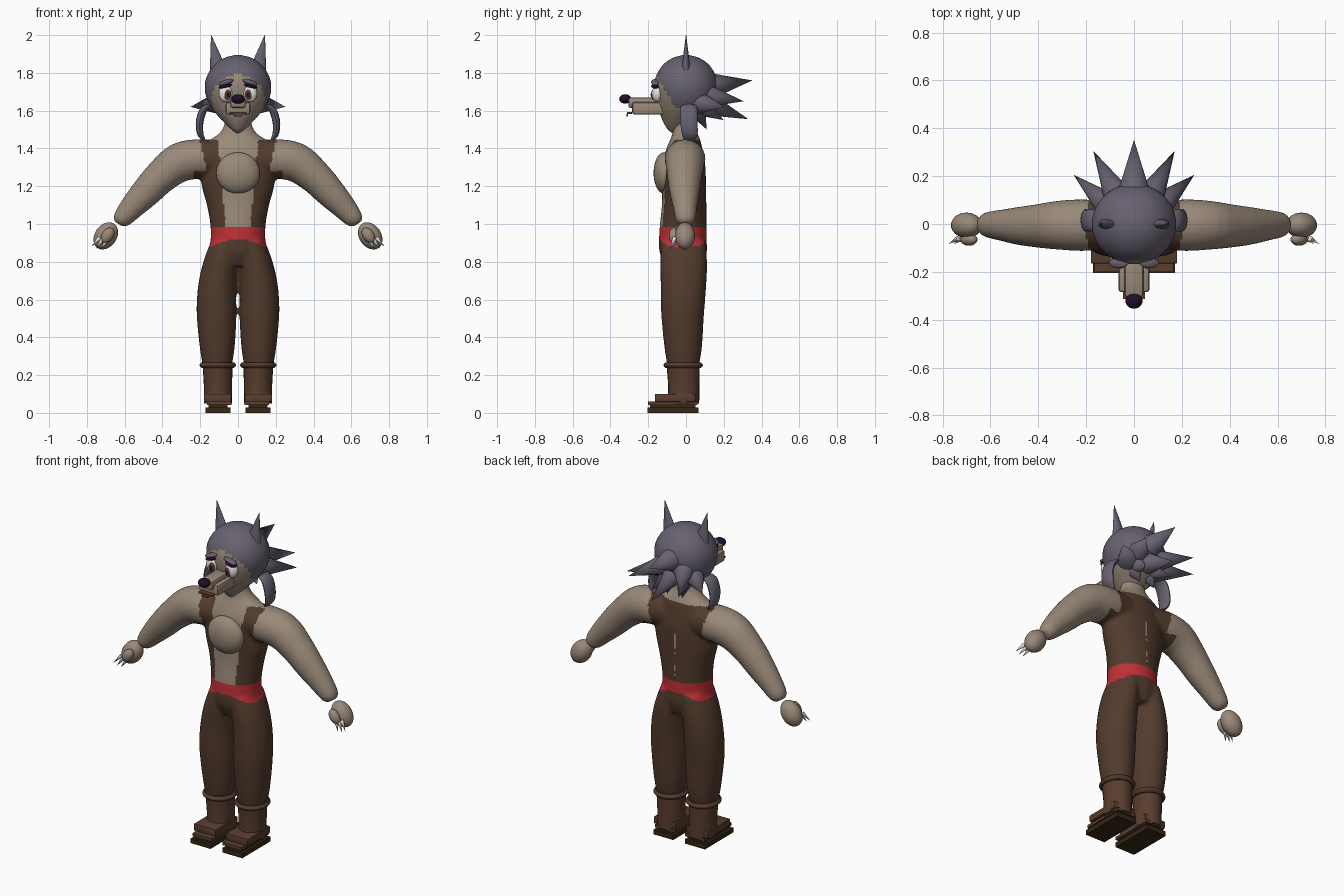
import bpy, bmesh, math
from mathutils import Vector, Matrix

if "Cube" in bpy.data.objects:
    bpy.data.objects.remove(bpy.data.objects["Cube"])


def material(name, rgb):
    m = bpy.data.materials.new(name)
    m.diffuse_color = (*rgb, 1)
    m.use_nodes = True
    m.node_tree.nodes["Principled BSDF"].inputs["Base Color"].default_value = m.diffuse_color
    return m


FUR = material("taupe fur", (0.32, 0.25, 0.19))
HAIR = material("slate hair", (0.135, 0.12, 0.16))
BROWN = material("brown cloth", (0.085, 0.044, 0.026))
BOOT = material("boot leather", (0.10, 0.047, 0.028))
RED = material("red sash", (0.52, 0.03, 0.035))
SOLE = material("dark sole", (0.035, 0.021, 0.007))
NOSE = material("nose purple", (0.016, 0.004, 0.024))
WHITE = material("white", (0.85, 0.85, 0.85))
IRIS = material("reddish brown iris", (0.13, 0.05, 0.035))


def finish(name, bm, mats, mirror=False, rule=None, angle=40):
    """Turn a bmesh into an object, with optional mirroring and colour rule."""
    if mirror:
        geom = bm.verts[:] + bm.edges[:] + bm.faces[:]
        copy = bmesh.ops.duplicate(bm, geom=geom)["geom"]
        for v in copy:
            if isinstance(v, bmesh.types.BMVert):
                v.co.x = -v.co.x
    bmesh.ops.recalc_face_normals(bm, faces=bm.faces[:])
    for f in bm.faces:
        f.smooth = True
        if rule:
            f.material_index = rule(f.calc_center_median())
    me = bpy.data.meshes.new(name)
    bm.to_mesh(me)
    bm.free()
    me.set_sharp_from_angle(angle=math.radians(angle))
    for m in mats:
        me.materials.append(m)
    ob = bpy.data.objects.new(name, me)
    bpy.context.collection.objects.link(ob)
    return ob


def tube(bm, pts, n=24, steps=4, flip=1):
    """Smooth loft through (x, y, z, half width, half depth) stations."""
    pts = [Vector(p) for p in pts]
    rows = []
    for i in range(len(pts) - 1):
        a, b = pts[i], pts[i + 1]
        ta = (b - pts[i - 1]) / 2 if i else b - a
        tb = (pts[i + 2] - a) / 2 if i + 2 < len(pts) else b - a
        for k in range(steps + (i == len(pts) - 2)):
            t = k / steps
            rows.append(a * (2*t**3 - 3*t*t + 1) + ta * (t**3 - 2*t*t + t)
                        + b * (3*t*t - 2*t**3) + tb * (t**3 - t*t))
    rings = []
    for i, r in enumerate(rows):
        d = rows[min(i + 1, len(rows) - 1)] - rows[max(i - 1, 0)]
        side = Vector((d[2], 0, -d[0])).normalized()
        ring = []
        for j in range(n):
            q = math.tau * j / n
            co = Vector(r[:3]) + side * r[3] * math.cos(q) + Vector((0, r[4] * math.sin(q), 0))
            ring.append(bm.verts.new((co.x * flip, co.y, co.z)))
        rings.append(ring)
    for a, b in zip(rings, rings[1:]):
        for j in range(n):
            bm.faces.new((a[j], a[(j + 1) % n], b[(j + 1) % n], b[j]))
    bm.faces.new(rings[0])
    bm.faces.new(rings[-1][::-1])
    return bm


def ball(bm, c, r, rot=0, n=24):
    """Ellipsoid, turned about y."""
    mat = Matrix.Translation(c) @ Matrix.Rotation(rot, 4, 'Y') @ Matrix.Diagonal((*r, 1))
    bmesh.ops.create_uvsphere(bm, u_segments=n, v_segments=n // 2, radius=1, matrix=mat)
    return bm


def spike(bm, base, tip, r, n=16):
    base, tip = Vector(base), Vector(tip)
    d = tip - base
    mat = Matrix.Translation((base + tip) / 2) @ d.to_track_quat('Z', 'Y').to_matrix().to_4x4()
    bmesh.ops.create_cone(bm, cap_ends=True, segments=n, radius1=r, radius2=0, depth=d.length, matrix=mat)
    return bm


def box(bm, lo, hi, bevel=0.0):
    lo, hi = Vector(lo), Vector(hi)
    mat = Matrix.Translation((lo + hi) / 2) @ Matrix.Diagonal((*(hi - lo), 1))
    vs = bmesh.ops.create_cube(bm, size=1, matrix=mat)["verts"]
    if bevel:
        es = list({e for v in vs for e in v.link_edges})
        bmesh.ops.bevel(bm, geom=es, offset=bevel, segments=2, profile=0.5, affect='EDGES')
    return bm


# Body: torso, arms and legs merged into one skin
bm = bmesh.new()
tube(bm, [(0, -.01, .78, .12, .10), (0, -.015, .85, .152, .125), (0, -.017, .92, .145, .126),
          (0, -.015, 1.0, .147, .123), (0, -.01, 1.1, .165, .118), (0, -.01, 1.2, .192, .116),
          (0, -.01, 1.3, .2, .113), (0, -.01, 1.38, .19, .1), (0, -.005, 1.44, .155, .082),
          (0, -.005, 1.475, .105, .068), (0, -.01, 1.52, .075, .056), (0, -.01, 1.6, .065, .05)], n=32)
for s in (1, -1):
    tube(bm, [(.08, -.005, 1.345, .09, .095), (.2, -.005, 1.345, .104, .108), (.31, -.005, 1.325, .104, .103),
              (.41, -.008, 1.248, .09, .09), (.485, -.008, 1.17, .081, .079), (.56, -.005, 1.09, .066, .064),
              (.615, -.003, 1.025, .05, .052), (.632, -.003, 1.0, .03, .03)], flip=s)
    tube(bm, [(.11, -.015, .25, .078, .085), (.11, -.015, .35, .093, .1), (.113, -.018, .5, .105, .112),
              (.113, -.016, .6, .105, .118), (.106, -.013, .7, .1, .122), (.09, -.013, .8, .09, .124),
              (.07, -.013, .9, .072, .118)], flip=s)
raw = finish("body_base", bm, [])
mod = raw.modifiers.new("skin", 'REMESH')
mod.mode, mod.voxel_size = 'VOXEL', 0.011
mod = raw.modifiers.new("soften", 'SMOOTH')
mod.iterations, mod.factor = 5, 0.5
skin = bpy.data.meshes.new_from_object(raw.evaluated_get(bpy.context.evaluated_depsgraph_get()))
bpy.data.objects.remove(raw)
bm = bmesh.new()
bm.from_mesh(skin)


def clothes(p):
    """0 fur, 1 brown trousers and vest, 2 red sash."""
    x = abs(p.x)
    if p.z < .92 - .04 * min(1, x / .14) ** 2:
        return 1
    if p.z < .98:
        return 2
    outer = .235 if p.z < 1.28 else .165 + (p.z - 1.28) * .22
    inner = .065 + (p.z - .98) * .09 if p.y < 0 else 0
    return int(p.z < 1.445 and inner < x < outer)


finish("body", bm, [FUR, BROWN, RED], rule=clothes, angle=60)

# Chest tuft
finish("chest_patch", ball(bmesh.new(), (0, -.115, 1.27), (.116, .057, .11)), [FUR])

# Hands, thumbs and claws
bm = ball(bmesh.new(), (.7, -.005, .937), (.058, .053, .078), math.radians(-35))
ball(bm, (.69, -.065, .94), (.03, .026, .045), math.radians(-35))
finish("hands", bm, [FUR], mirror=True)
bm = bmesh.new()
for bx, bz, tx, tz in ((.735, .925, .775, .88), (.718, .918, .752, .868), (.70, .91, .724, .866)):
    spike(bm, (bx, -.06, bz), (tx, -.083, tz), .012, 10)
finish("claws", bm, [WHITE], mirror=True)

# Boots: cuff, shaft, stacked foot and sole
bm = tube(bmesh.new(), [(.106, -.012, .05, .074, .082), (.106, -.012, .15, .075, .083), (.108, -.015, .25, .079, .088)])
box(bm, (.035, -.165, .058), (.18, .05, .1), .004)
box(bm, (.035, -.2, .042), (.165, .06, .06))
finish("boots", bm, [BOOT], mirror=True)
bm = tube(bmesh.new(), [(.107, -.015, .238, .086, .094), (.107, -.015, .252, .097, .105), (.107, -.015, .268, .086, .094)])
finish("trouser_cuffs", bm, [BROWN], mirror=True)
bm = box(bmesh.new(), (.04, -.205, 0), (.172, .065, .028))
box(bm, (.055, -.19, .028), (.155, .05, .044))
finish("soles", bm, [SOLE], mirror=True)

# Head with hairline
bm = tube(bmesh.new(), [(0, -.06, 1.482, .012, .015), (0, -.05, 1.505, .04, .05), (0, -.03, 1.55, .085, .095),
                        (0, -.008, 1.6, .13, .135), (0, 0, 1.66, .164, .158), (0, 0, 1.72, .176, .168),
                        (0, 0, 1.78, .166, .16), (0, 0, 1.84, .127, .124), (0, 0, 1.878, .075, .073),
                        (0, 0, 1.894, .02, .02)], n=48)
finish("head", bm, [FUR, HAIR], rule=lambda p: int(p.z > 1.62 + max(0, -p.y - .06) * 1.75), angle=60)

# Ears
finish("ears", tube(bmesh.new(), [(.106, 0, 1.82, .044, .024), (.142, 0, 2.0, .001, .001)]), [HAIR], mirror=True)

# Swept-back hair spikes
bm = spike(bmesh.new(), (0, .12, 1.73), (0, .352, 1.76), .072)
spike(bm, (0, .1, 1.64), (0, .33, 1.555), .065)
finish("hair_spikes_centre", bm, [HAIR])
bm = bmesh.new()
for base, tip, r in (((.06, .1, 1.68), (.17, .305, 1.65), .065), ((.1, .07, 1.64), (.252, .205, 1.62), .06),
                     ((.05, .08, 1.62), (.09, .2, 1.55), .05), ((.05, .06, 1.6), (.05, .11, 1.5), .045)):
    spike(bm, base, tip, r)
finish("hair_spikes_side", bm, [HAIR], mirror=True)

# Hanging side locks
finish("side_locks", tube(bmesh.new(), [(.155, .015, 1.625, .012, .042), (.185, .015, 1.6, .02, .046),
                                        (.203, .015, 1.54, .02, .046), (.2, .02, 1.48, .017, .042),
                                        (.18, .02, 1.445, .008, .03)], n=16), [HAIR], mirror=True)

# Muzzle, mouth and nose
bm = box(bmesh.new(), (-.065, -.285, 1.58), (.065, -.1, 1.645), .012)
box(bm, (-.04, -.305, 1.615), (.04, -.1, 1.67), .012)
finish("muzzle", bm, [FUR])
bm = box(bmesh.new(), (-.045, -.313, 1.583), (.045, -.285, 1.592))
box(bm, (-.02, -.316, 1.57), (.02, -.308, 1.583))
finish("mouth", bm, [IRIS])
finish("nose", ball(bmesh.new(), (0, -.322, 1.662), (.036, .032, .025)), [NOSE])

# Eyes
finish("eyeballs", ball(bmesh.new(), (.065, -.152, 1.692), (.037, .028, .047)), [WHITE], mirror=True)
finish("irises", ball(bmesh.new(), (.056, -.172, 1.686), (.019, .012, .028)), [IRIS], mirror=True)
finish("pupils", ball(bmesh.new(), (.054, -.179, 1.685), (.009, .008, .015)), [NOSE], mirror=True)
finish("eyelids", ball(bmesh.new(), (.066, -.16, 1.73), (.036, .025, .01), math.radians(14)), [NOSE], mirror=True)
finish("eyebrows", ball(bmesh.new(), (.064, -.163, 1.75), (.042, .022, .013), math.radians(18)), [HAIR], mirror=True)
